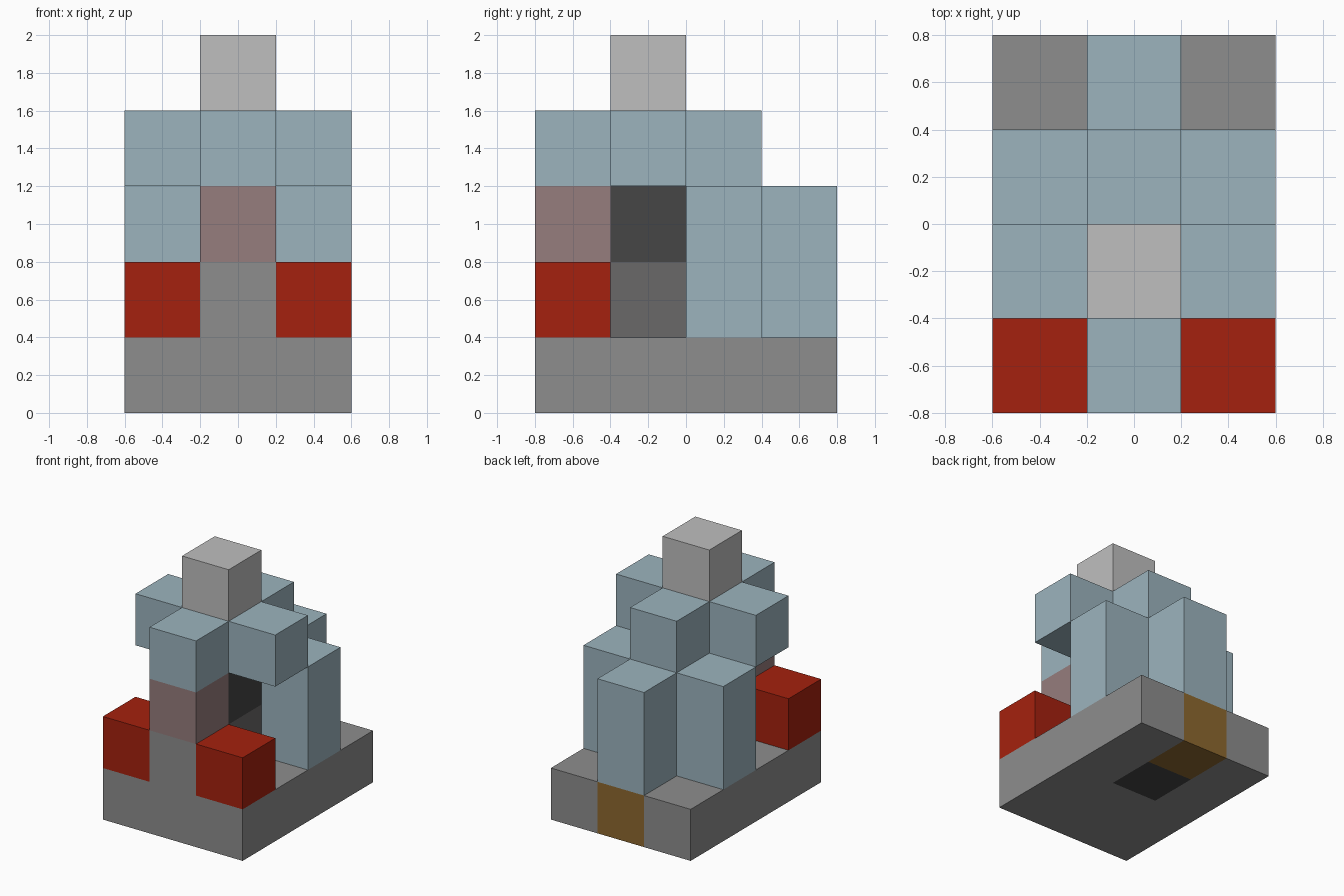
import bpy
import bmesh
from mathutils import Vector

CELL = 0.4                          # side of one block
ORIGIN = Vector((0, -0.8, 0))       # front edge of the ground, on the centre line

if "Cube" in bpy.data.objects:
    bpy.data.objects.remove(bpy.data.objects["Cube"], do_unlink=True)


def linear(c):
    return c / 12.92 if c <= 0.04045 else ((c + 0.055) / 1.055) ** 2.4


def material(name, hex_code):
    rgb = [linear(v / 255) for v in bytes.fromhex(hex_code)]
    mat = bpy.data.materials.new(name)
    mat.use_nodes = True
    mat.diffuse_color = (*rgb, 1)
    mat.node_tree.nodes["Principled BSDF"].inputs["Base Color"].default_value = (*rgb, 1)
    return mat


grey = material("stone grey", "8d8d8d")
light = material("light grey", "bfbfbf")
blue = material("pale blue", "9cb4be")
red = material("red", "a5210e")
pink = material("dusty pink", "967d7d")
dark = material("charcoal", "464646")
mid = material("warm dark grey", "6a6868")
brown = material("brown", "8d682f")


def block(name, mat, x, y, z, size=(1, 1, 1)):
    """Box in cell units: x is its centre, y its front and z its underside."""
    size = Vector(size)
    centre = Vector((x, y + size.y / 2, z + size.z / 2)) * CELL + ORIGIN
    bm = bmesh.new()
    bmesh.ops.create_cube(bm, size=CELL)
    bmesh.ops.scale(bm, vec=size, verts=bm.verts)
    mesh = bpy.data.meshes.new(name)
    bm.to_mesh(mesh)
    bm.free()
    mesh.materials.append(mat)
    obj = bpy.data.objects.new(name, mesh)
    obj.location = centre
    bpy.context.collection.objects.link(obj)


# Base slab, with a dark and a brown block in its middle row
block("base_middle", grey, 0, 0, 0, (1, 2, 1))
block("base_core", dark, 0, 2, 0)
block("base_back_inlay", brown, 0, 3, 0)

# Mirrored parts
for side, x in (("left", 1), ("right", -1)):
    block("base_" + side, grey, x, 0, 0, (1, 4, 1))
    block("front_cube_" + side, red, x, 0, 1)
    block("side_column_" + side, blue, x, 2, 1, (1, 1, 2))
    block("arm_" + side, blue, x, 1, 3)

# Front column
block("front_plinth", grey, 0, 0, 1)
block("front_panel", pink, 0, 0, 2)
block("front_cap", blue, 0, 0, 3)

# Centre column
block("inner_lower", mid, 0, 1, 1)
block("inner_upper", dark, 0, 1, 2)
block("centre_cap", blue, 0, 1, 3)
block("top_cube", light, 0, 1, 4)

# Rear columns
block("rear_tower", blue, 0, 2, 1, (1, 1, 3))
block("back_column", blue, 0, 3, 1, (1, 1, 2))
